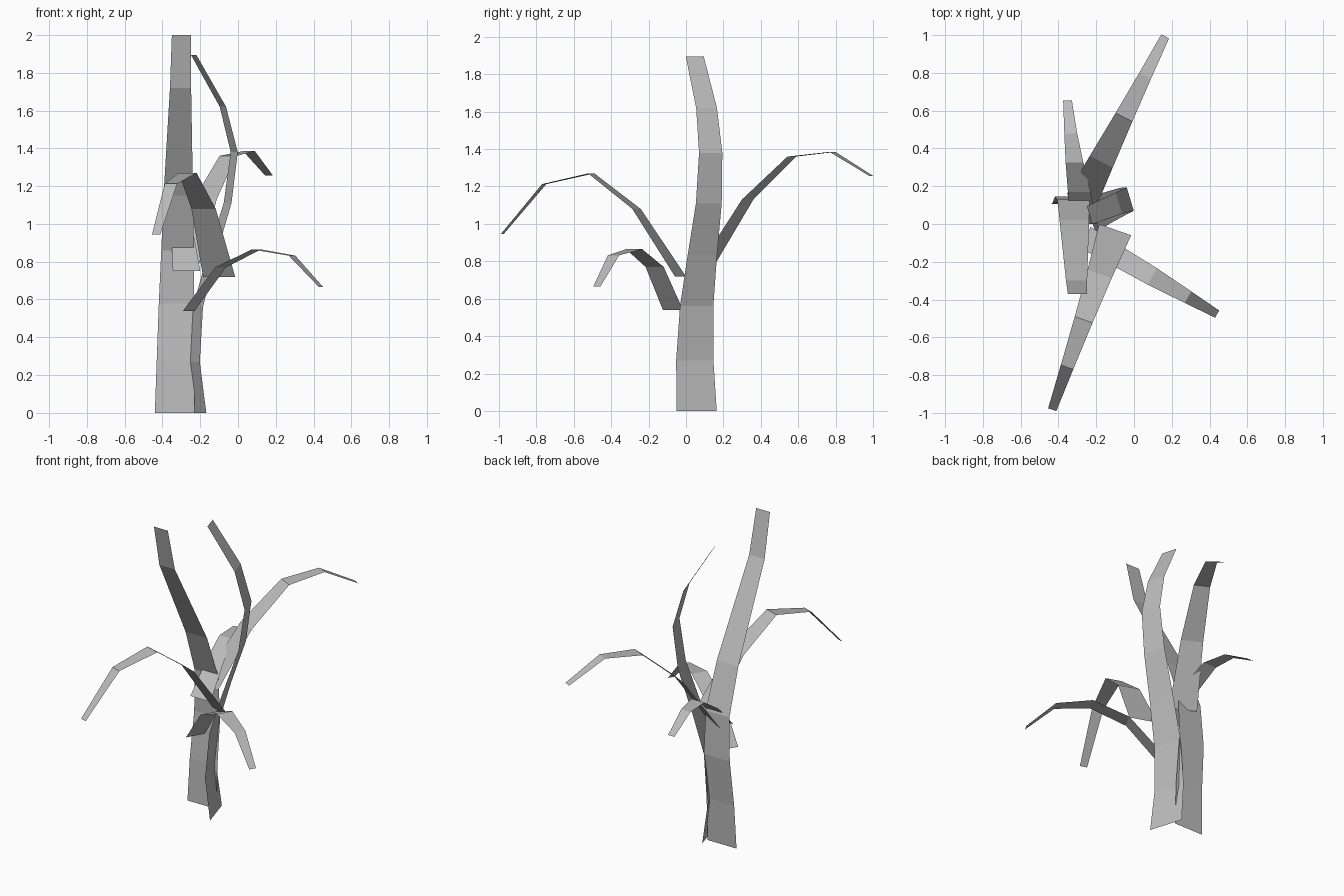
import bpy
import bmesh
from mathutils import Vector

if "Cube" in bpy.data.objects:
    bpy.data.objects.remove(bpy.data.objects["Cube"])

grey = bpy.data.materials.new("pale_grey")
grey.use_nodes = True
colour = (0.5, 0.5, 0.5, 1)
grey.diffuse_color = colour
grey.node_tree.nodes["Principled BSDF"].inputs["Base Color"].default_value = colour


def ribbon(name, centres, across, halves):
    """Flat strip along centres, spread sideways along a level direction."""
    side = Vector(across).normalized()
    bm = bmesh.new()
    rows = []
    for c, h in zip(centres, halves):
        c = Vector(c)
        rows.append((bm.verts.new(c - side * h), bm.verts.new(c + side * h)))
    for (a, b), (d, e) in zip(rows, rows[1:]):
        bm.faces.new((a, b, e, d))
    mesh = bpy.data.meshes.new(name)
    bm.to_mesh(mesh)
    bm.free()
    mesh.materials.append(grey)
    obj = bpy.data.objects.new(name, mesh)
    bpy.context.collection.objects.link(obj)
    return obj


def leaf(name, base, tip, steps, heights, halves):
    """Arching leaf that runs straight from base to tip in plan."""
    a, b = Vector(base), Vector(tip)
    plan = [a.lerp(b, t) for t in steps]
    centres = [(p.x, p.y, z) for p, z in zip(plan, heights)]
    run = b - a
    ribbon(name, centres, (-run.y, run.x, 0), halves)


# Two tall stems
ribbon("forward_stem",
       [(-.335, .105, 0), (-.33, .115, .28), (-.325, .145, .58), (-.32, .13, .86),
        (-.316, .02, 1.15), (-.304, -.30, 1.72), (-.30, -.37, 2)],
       (1, 0, 0), [.105, .1, .094, .086, .078, .056, .05])
ribbon("side_stem",
       [(-.2, .057, 0), (-.232, .047, .27), (-.212, .057, .56), (-.14, .087, .83),
        (-.055, .122, 1.11), (-.02, .132, 1.38), (-.08, .11, 1.62), (-.235, .047, 1.895)],
       (.3, -1, 0), [.112, .104, .093, .082, .072, .065, .058, .05])

# Arching leaves
leaf("front_leaf", (-.10, -.03), (-.433, -.983), (0, .246, .5, .764, 1),
     (.72, 1.08, 1.27, 1.213, .945), (.09, .068, .05, .035, .023))
leaf("back_leaf", (-.28, .12), (.165, .993), (0, .24, .51, .76, 1),
     (.79, 1.13, 1.36, 1.385, 1.255), (.085, .068, .05, .035, .023))
leaf("left_leaf", (-.26, -.07), (.44, -.477), (0, .24, .51, .78, 1),
     (.54, .77, .865, .832, .665), (.062, .056, .05, .035, .022))
ribbon("small_back_leaf",
       [(-.272, 0, .75), (-.29, .17, .92), (-.315, .325, 1.02),
        (-.335, .48, 1.02), (-.352, .655, .925)],
       (1, 0, 0), [.073, .06, .047, .034, .023])
